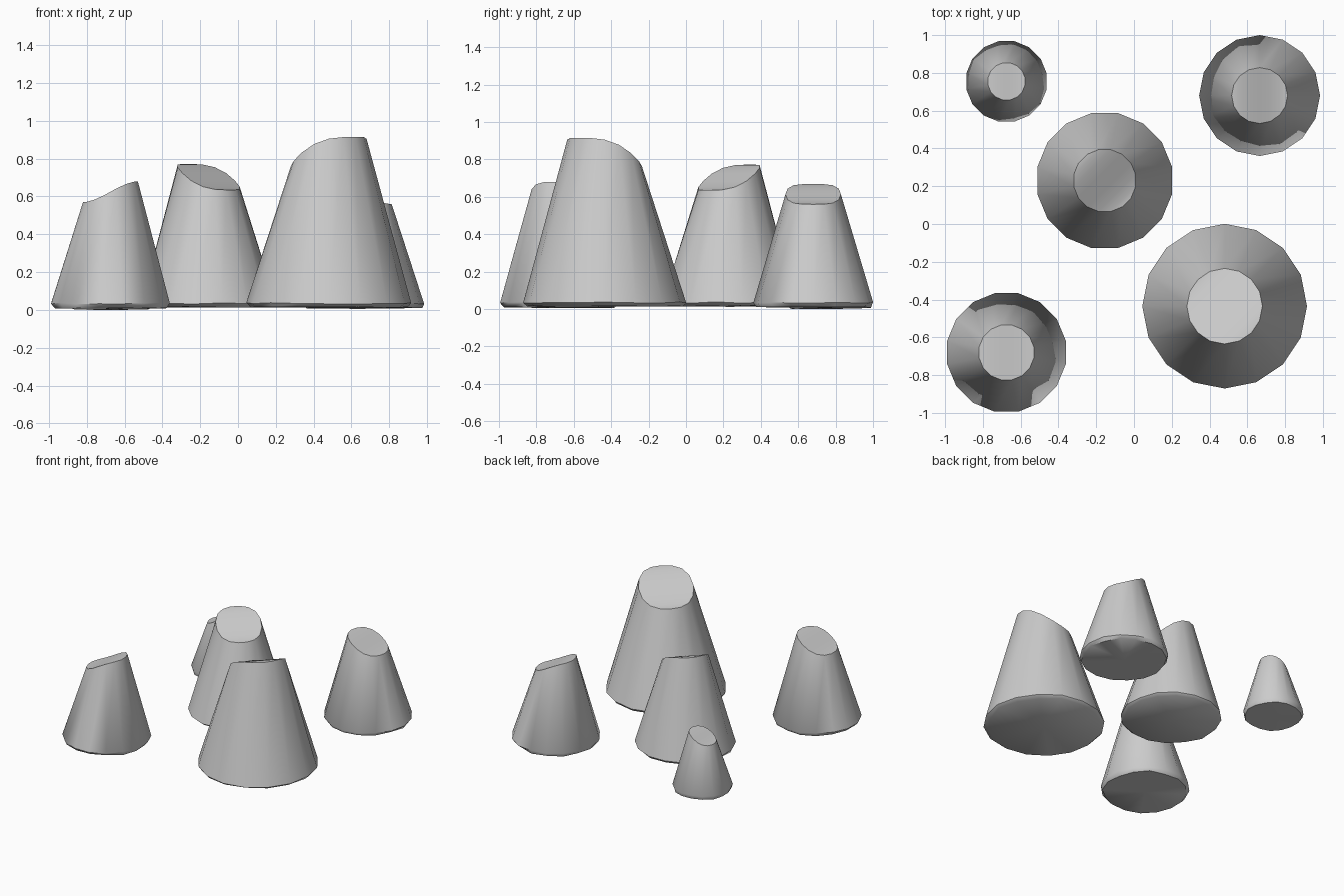
import bpy, bmesh, math, random

if "Cube" in bpy.data.objects:
    bpy.data.objects.remove(bpy.data.objects["Cube"])

random.seed(4)
SIDES = 16


def slanted_cone(name, x, y, radius, top_radius, low, high, facing, phase, base):
    """Truncated cone with an S-curved slanted top; 'facing' is the high side."""
    bm = bmesh.new()
    step = 2 * math.pi / SIDES
    angles = [(i + phase) * step for i in range(SIDES)]
    bottom, rim, top = [], [], []
    for a in angles:
        c, s = math.cos(facing + a), math.sin(facing + a)
        # worn underside edge, widest rim, slanted top edge
        rb = radius * random.uniform(0.92, 0.97)
        bottom.append(bm.verts.new((x + rb * c, y + rb * s, base + random.uniform(0, 0.006))))
        zr = 0.035 + random.uniform(-0.004, 0.004)
        rim.append(bm.verts.new((x + radius * c, y + radius * s, zr)))
        u = (1 + math.cos(a)) / 2
        z = low + (high - low) * u * u * (3 - 2 * u)
        top.append(bm.verts.new((x + top_radius * c, y + top_radius * s, z)))
    for lower, upper in ((bottom, rim), (rim, top)):
        for i in range(SIDES):
            j = (i + 1) % SIDES
            bm.faces.new((lower[i], lower[j], upper[j], upper[i]))
    # underside as a fan
    centre = bm.verts.new((x, y, base))
    for i in range(SIDES):
        bm.faces.new((centre, bottom[(i + 1) % SIDES], bottom[i]))
    # curved cap made of strips across the slope
    last = -1 if phase else 0
    for i in range(SIDES // 2):
        loop = [top[i], top[(i + 1) % SIDES],
                top[(last - i - 1) % SIDES], top[(last - i) % SIDES]]
        face = list(dict.fromkeys(loop))
        if len(face) > 2:
            bm.faces.new(face)
    bmesh.ops.recalc_face_normals(bm, faces=bm.faces)
    mesh = bpy.data.meshes.new(name)
    bm.to_mesh(mesh)
    bm.free()
    obj = bpy.data.objects.new(name, mesh)
    bpy.context.collection.objects.link(obj)
    bpy.ops.object.select_all(action='DESELECT')
    obj.select_set(True)
    bpy.context.view_layer.objects.active = obj
    bpy.ops.object.shade_smooth_by_angle(angle=math.radians(50))


# name, x, y, base radius, top radius, low z, high z, high-side angle, phase, base z
cones = [
    ("large_cone", 0.48, -0.435, 0.436, 0.20, 0.752, 0.915, -45, 0, 0.012),
    ("middle_cone", -0.155, 0.23, 0.364, 0.167, 0.635, 0.772, 135, 0.5, 0.012),
    ("front_left_cone", -0.675, -0.68, 0.32, 0.148, 0.57, 0.68, 0, 0.5, 0.006),
    ("back_right_cone", 0.665, 0.68, 0.32, 0.148, 0.56, 0.668, 180, 0, 0.006),
    ("small_cone", -0.675, 0.755, 0.217, 0.10, 0.38, 0.457, 0, 0.5, 0.0),
]
for name, x, y, r, tr, lo, hi, ang, ph, base in cones:
    slanted_cone(name, x, y, r, tr, lo, hi, math.radians(ang), ph, base)
